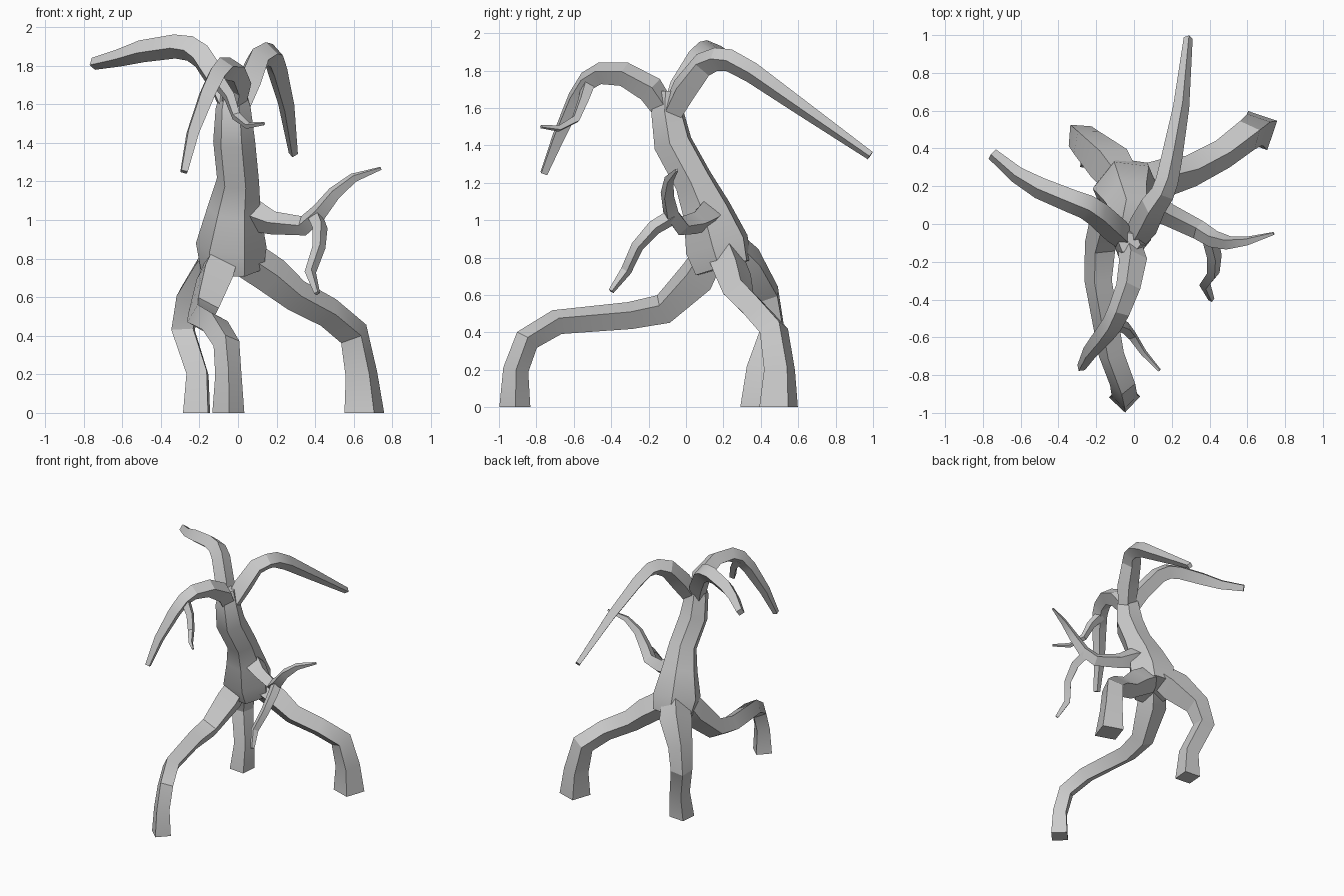
import bpy, bmesh, math
from mathutils import Vector


def limb(name, pts, sides=4, foot=False):
    """Tapered faceted tube through (x, y, z, radius) points."""
    P = [Vector(p[:3]) for p in pts]
    bm = bmesh.new()
    rings, n = [], None
    for i, p in enumerate(P):
        a = (p - P[i - 1]).normalized() if i else Vector()
        b = (P[i + 1] - p).normalized() if i < len(P) - 1 else Vector()
        t = (a + b).normalized()
        if n is None:
            n = t.cross(Vector((0, 0, 1)))
        n = (n - t * n.dot(t)).normalized()
        m = t.cross(n)
        ring = []
        for k in range(sides):
            ang = 2 * math.pi * k / sides
            co = p + (n * math.cos(ang) + m * math.sin(ang)) * pts[i][3]
            if foot and i == len(P) - 1:
                co.z = 0
            ring.append(bm.verts.new(co))
        rings.append(ring)
    for r0, r1 in zip(rings, rings[1:]):
        for k in range(sides):
            j = (k + 1) % sides
            bm.faces.new((r0[k], r0[j], r1[j], r1[k]))
    bm.faces.new(rings[0][::-1])
    bm.faces.new(rings[-1])
    bmesh.ops.recalc_face_normals(bm, faces=bm.faces)
    me = bpy.data.meshes.new(name)
    bm.to_mesh(me)
    bm.free()
    ob = bpy.data.objects.new(name, me)
    bpy.context.collection.objects.link(ob)
    bpy.ops.object.select_all(action='DESELECT')
    ob.select_set(True)
    bpy.context.view_layer.objects.active = ob
    bpy.ops.object.shade_smooth_by_angle(angle=math.radians(25))
    return ob


# Leaning trunk
limb("trunk", [(-.03, .2, .745, .165), (-.035, .165, .87, .185), (-.02, .11, 1.05, .14),
               (0, .04, 1.21, .11), (-.02, -.07, 1.41, .11),
               (-.025, -.1, 1.58, .092), (-.025, -.1, 1.69, .06)], sides=6)

# Three stilt roots
limb("front_root", [(-.06, .15, .86, .09), (-.12, .06, .7, .11), (-.18, -.12, .525, .085),
                    (-.19, -.3, .49, .075), (-.12, -.69, .455, .07), (-.06, -.85, .36, .068),
                    (-.05, -.91, .2, .068), (-.05, -.915, 0, .083)], foot=True)
limb("right_root", [(.03, .21, .81, .1), (.18, .25, .71, .1), (.3, .28, .61, .085),
                    (.47, .37, .52, .08), (.6, .47, .41, .085), (.64, .5, .2, .092),
                    (.655, .495, 0, .115)], foot=True)
limb("back_left_root", [(-.04, .2, .9, .09), (-.13, .32, .76, .12), (-.25, .43, .6, .09),
                        (-.285, .465, .43, .08), (-.21, .38, .2, .075),
                        (-.215, .36, 0, .092)], foot=True)

# Three crown branches
limb("left_branch", [(-.03, -.1, 1.54, .055), (-.09, -.04, 1.7, .072), (-.19, .05, 1.85, .07),
                     (-.25, .09, 1.89, .067), (-.33, .12, 1.9, .063), (-.5, .19, 1.875, .058),
                     (-.62, .26, 1.84, .045), (-.75, .37, 1.81, .032)])
limb("back_branch", [(-.01, -.1, 1.53, .06), (.05, -.01, 1.7, .078), (.1, .09, 1.83, .07),
                     (.15, .16, 1.86, .063), (.175, .23, 1.855, .06), (.2, .35, 1.79, .056),
                     (.25, .62, 1.6, .043), (.287, .985, 1.345, .024)])
limb("front_branch", [(-.03, -.08, 1.54, .06), (-.005, -.19, 1.7, .075), (-.03, -.33, 1.78, .066),
                      (-.08, -.46, 1.785, .06), (-.115, -.53, 1.745, .056),
                      (-.16, -.59, 1.65, .052), (-.235, -.68, 1.45, .04),
                      (-.28, -.76, 1.25, .024)])
limb("front_twig", [(-.11, -.52, 1.73, .04), (-.045, -.55, 1.64, .032), (-.01, -.59, 1.54, .026),
                    (.05, -.68, 1.49, .018), (.135, -.775, 1.5, .009)])

# Forked side branch
limb("side_branch", [(0, .13, 1.05, .08), (.09, .1, 1.02, .082), (.18, .05, .985, .06),
                     (.34, -.03, .97, .052), (.42, -.08, 1.04, .047), (.5, -.1, 1.14, .038),
                     (.6, -.09, 1.22, .026), (.74, -.05, 1.268, .009)])
limb("side_twig", [(.4, -.07, 1.02, .042), (.425, -.17, .96, .04), (.42, -.26, .86, .034),
                   (.375, -.32, .73, .03), (.41, -.4, .62, .016)])
